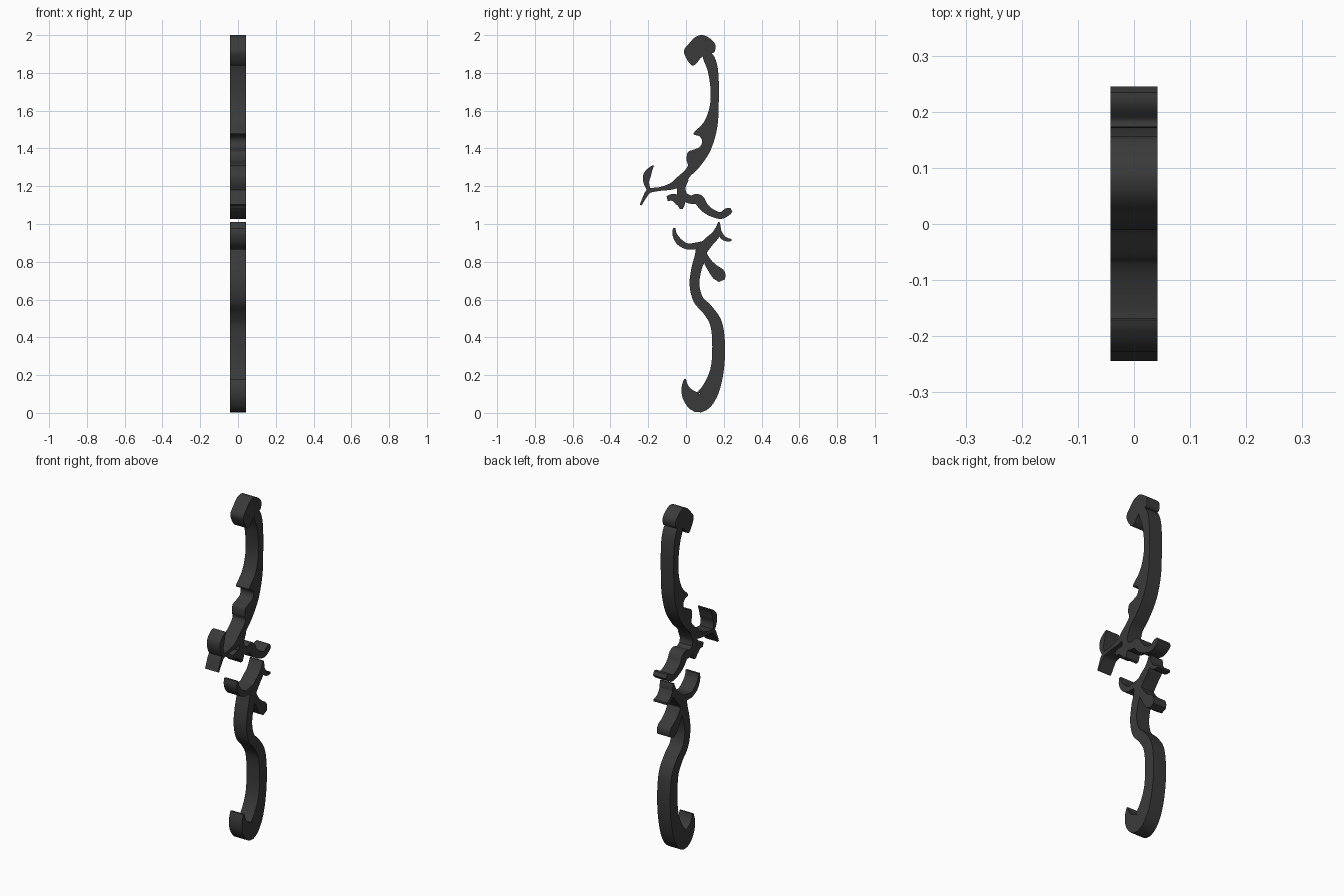
import bpy
import bmesh
import math
from mathutils import Vector

HALF_THICKNESS = 0.042
UNIT = 0.01          # profile points are written in hundredths
STEPS = 5            # curve samples between two profile points

default_cube = bpy.data.objects.get("Cube")
if default_cube:
    bpy.data.objects.remove(default_cube, do_unlink=True)

charcoal = bpy.data.materials.new("charcoal_metal")
charcoal.use_nodes = True
colour = (0.042, 0.042, 0.042, 1)
charcoal.diffuse_color = colour
charcoal.node_tree.nodes["Principled BSDF"].inputs["Base Color"].default_value = colour


def smooth_path(points, closed=False):
    """Sample a smooth curve through the points."""
    pts = [Vector(p) for p in points]
    count = len(pts)

    def at(i):
        return pts[i % count] if closed else pts[max(0, min(count - 1, i))]

    path = []
    for i in range(count if closed else count - 1):
        a, b, c, d = (at(i + k) for k in (-1, 0, 1, 2))
        for s in range(STEPS):
            t = s / STEPS
            path.append(0.5 * (2 * b + (c - a) * t
                               + (2 * a - 5 * b + 4 * c - d) * t ** 2
                               + (3 * b - a - 3 * c + d) * t ** 3))
    if not closed:
        path.append(pts[-1])
    return path


def ribbon(points):
    """Outline of a stroke given as (y, z, half width)."""
    path = smooth_path(points)
    left, right = [], []
    for i, p in enumerate(path):
        ahead = path[min(i + 1, len(path) - 1)]
        behind = path[max(i - 1, 0)]
        along = (ahead - behind).xy.normalized()
        side = Vector((-along.y, along.x)) * max(p.z, 0.2)
        left.append(p.xy + side)
        right.append(p.xy - side)
    return left + right[::-1]


def extrude_outline(name, outline):
    """Turn a flat side outline into a solid plate centred on x = 0."""
    bm = bmesh.new()
    verts = [bm.verts.new((-HALF_THICKNESS, p.x * UNIT, p.y * UNIT)) for p in outline]
    face = bm.faces.new(verts)
    grown = bmesh.ops.extrude_face_region(bm, geom=[face], use_keep_orig=True)
    moved = [g for g in grown["geom"] if isinstance(g, bmesh.types.BMVert)]
    bmesh.ops.translate(bm, verts=moved, vec=(2 * HALF_THICKNESS, 0, 0))
    bmesh.ops.recalc_face_normals(bm, faces=bm.faces)
    mesh = bpy.data.meshes.new(name)
    bm.to_mesh(mesh)
    bm.free()
    mesh.materials.append(charcoal)
    obj = bpy.data.objects.new(name, mesh)
    bpy.context.collection.objects.link(obj)
    return obj


def build_limb(name, outlines):
    """Fuse the overlapping plates into one limb."""
    limb = extrude_outline(name, outlines[0])
    bpy.ops.object.select_all(action='DESELECT')
    bpy.context.view_layer.objects.active = limb
    limb.select_set(True)
    for outline in outlines[1:]:
        piece = extrude_outline(name + "_piece", outline)
        union = limb.modifiers.new("fuse", 'BOOLEAN')
        union.operation = 'UNION'
        union.solver = 'EXACT'
        union.use_self = True
        union.object = piece
        bpy.ops.object.modifier_apply(modifier=union.name)
        bpy.data.objects.remove(piece, do_unlink=True)
    bpy.ops.object.shade_smooth_by_angle(angle=math.radians(35))
    return limb


# Upper limb: curled tip and notched blade
tip = smooth_path([(9, 200), (5, 199), (2, 196), (-1, 192), (0, 188), (3, 184),
                   (5.5, 185), (8, 188), (12, 190), (15, 191), (15.5, 195),
                   (13, 198)], closed=True)
blade = smooth_path([(11, 191), (14, 190), (16.3, 185), (17.3, 177), (17.3, 163),
                     (16.5, 151), (13, 139), (7, 130), (2, 125), (-1, 120),
                     (-7, 122), (-1, 128), (1, 131), (0.3, 134), (1, 138),
                     (4.5, 139.5), (7.5, 141), (8.5, 144), (7, 146.5), (4, 148),
                     (9.5, 154), (12.5, 162), (13, 171), (11.5, 181), (9, 188)],
                    closed=True)

# Upper limb: forked twig, neck and scroll near the grip
twig = ribbon([(-2, 123, 3), (-7.5, 120, 1.8), (-14, 118.5, 1), (-19.5, 117.5, 1.2),
               (-22, 114, 0.9), (-24, 110, 0.5)])
twig_leaf = ribbon([(-19.5, 117.5, 0.9), (-21, 122, 1.5), (-20.5, 126, 2),
                    (-18.5, 129.5, 1), (-17, 131, 0.2)])
neck = ribbon([(-1.5, 124, 3), (-2.5, 119, 2.2), (-2, 114, 3)])
bud = ribbon([(-10, 113.5, 1.3), (-6.5, 114, 2), (-3, 111.5, 2.5), (-2.5, 108, 0.8)])
scroll = ribbon([(-3, 115.5, 2.5), (2, 113, 2.2), (6.5, 113, 2.8), (9.5, 109, 2.4),
                 (13.5, 106, 2), (18.5, 104.5, 1.8), (22, 106.5, 2), (24, 107.5, 1.2)])
build_limb("upper_limb", [blade, tip, neck, twig, twig_leaf, bud, scroll])

# Lower limb: long double curve ending in a hook
stem = ribbon([(8.5, 88, 3), (7.5, 82.5, 3), (5.5, 76, 2.7), (4.5, 68, 2.6),
               (6.5, 60, 2.7), (11.5, 54.5, 2.9), (16, 47, 3.2), (17.3, 35, 3.4),
               (16.3, 22, 3.6), (12.3, 11, 4.8), (7, 5.5, 5.3), (2, 8.7, 4),
               (-0.4, 13.5, 2), (-0.5, 18, 0.5)])

# Lower limb: paired horns, small barb and hanging leaf
front_horn = ribbon([(-6.2, 98, 0.6), (-6, 94.5, 1.2), (-3.5, 90.5, 1.7),
                     (0.5, 88.2, 1.6), (5, 88.3, 1.8), (9, 88.5, 2.5)])
back_horn = ribbon([(8.5, 86.5, 3), (12, 90.5, 2.6), (15.5, 94, 2.2),
                    (17, 97.5, 1.5), (17.4, 101, 0.4)])
barb = ribbon([(17, 98, 0.8), (19, 93.5, 1.2), (21.5, 91.8, 1), (24, 91.5, 0.6)])
leaf = ribbon([(9, 85, 1.5), (11.5, 80, 2), (14.5, 76, 2.8), (17.5, 73, 3.5),
               (19, 70, 1.8)])
build_limb("lower_limb", [stem, front_horn, back_horn, barb, leaf])
